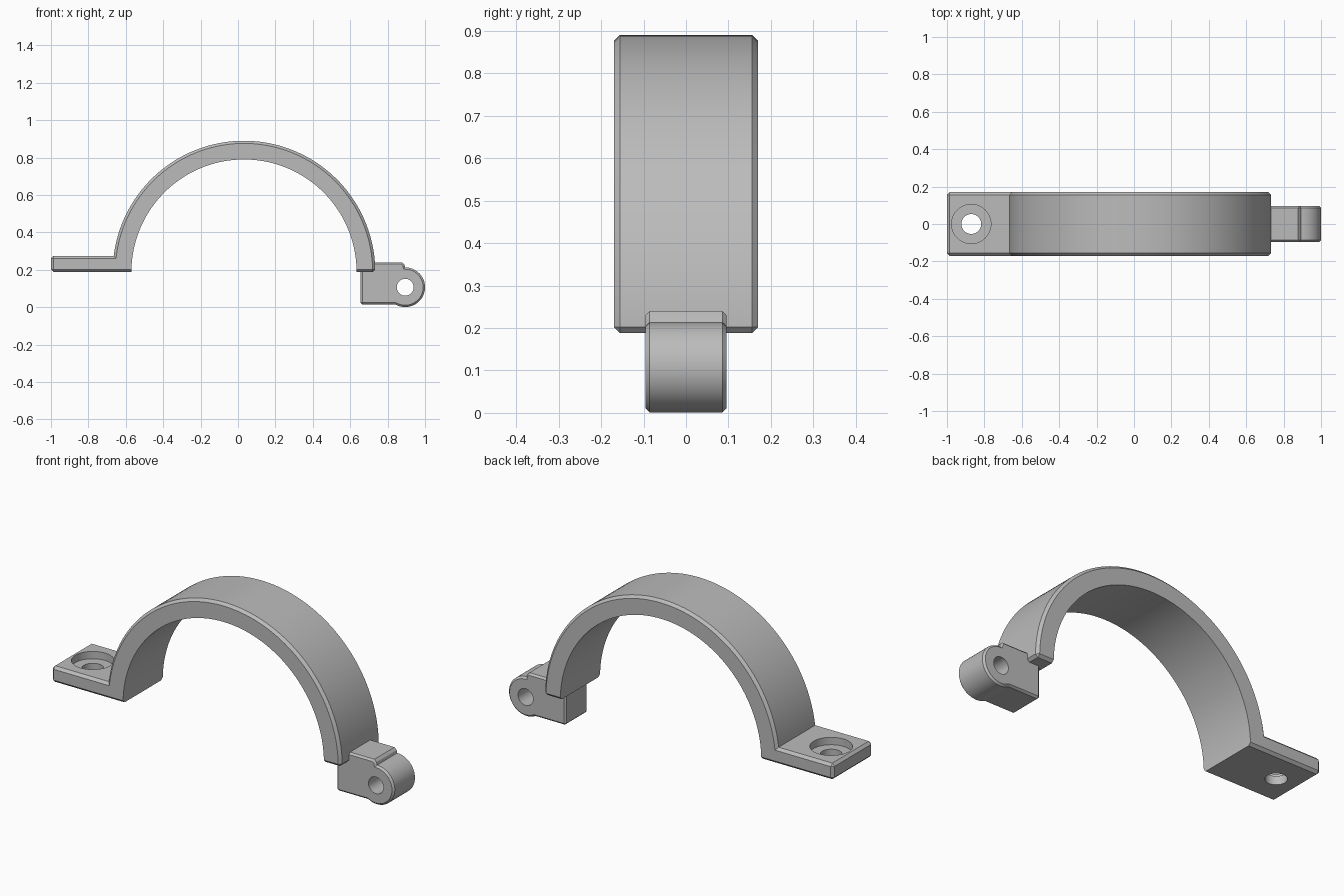
import bpy
import bmesh
from math import radians, cos, sin, asin, pi, hypot
from mathutils import Matrix

cube = bpy.data.objects.get("Cube")
if cube:
    bpy.data.objects.remove(cube)

grey = bpy.data.materials.new("plain grey")
grey.use_nodes = True
colour = (0.5, 0.5, 0.5, 1)
grey.diffuse_color = colour
grey.node_tree.nodes["Principled BSDF"].inputs["Base Color"].default_value = colour


def arc(cx, cz, r, start, end, n):
    """Points along an arc in the xz plane, angles in radians."""
    angles = [start + (end - start) * i / n for i in range(n + 1)]
    return [(cx + r * cos(a), cz + r * sin(a)) for a in angles]


def finish(bm, name):
    bmesh.ops.recalc_face_normals(bm, faces=bm.faces)
    mesh = bpy.data.meshes.new(name)
    bm.to_mesh(mesh)
    bm.free()
    mesh.materials.append(grey)
    obj = bpy.data.objects.new(name, mesh)
    bpy.context.collection.objects.link(obj)
    return obj


def chamfered_plate(name, points, half_width, chamfer, rim_rule, cross_rule):
    """Extrude an outline along y; the rules pick which edges get chamfered."""
    bm = bmesh.new()
    face = bm.faces.new([bm.verts.new((x, -half_width, z)) for x, z in points])
    made = bmesh.ops.extrude_face_region(bm, geom=[face])["geom"]
    bmesh.ops.translate(bm, vec=(0, 2 * half_width, 0),
                        verts=[v for v in made if isinstance(v, bmesh.types.BMVert)])
    bmesh.ops.recalc_face_normals(bm, faces=bm.faces)
    chosen = []
    for e in bm.edges:
        mid = (e.verts[0].co + e.verts[1].co) / 2
        rule = cross_rule if abs(mid.y) < 0.001 else rim_rule
        if rule(mid.x, mid.z):
            chosen.append(e)
    bmesh.ops.bevel(bm, geom=chosen, offset=chamfer, segments=1,
                    profile=0.5, affect='EDGES', clamp_overlap=False)
    return finish(bm, name)


def drill(target, radius, depth, location, turn):
    """Cut a round hole, then remove the cutter."""
    bm = bmesh.new()
    bmesh.ops.create_cone(bm, cap_ends=True, segments=48, radius1=radius,
                          radius2=radius, depth=depth,
                          matrix=Matrix.Translation(location) @ Matrix.Rotation(turn, 4, 'X'))
    cutter = finish(bm, "hole_cutter")
    cutter.hide_render = True
    mod = target.modifiers.new("hole", 'BOOLEAN')
    mod.operation = 'DIFFERENCE'
    mod.solver = 'EXACT'
    mod.object = cutter
    bpy.context.view_layer.objects.active = target
    bpy.ops.object.modifier_apply(modifier=mod.name)
    bpy.data.objects.remove(cutter)


def smooth(obj):
    bpy.ops.object.select_all(action='DESELECT')
    obj.select_set(True)
    bpy.context.view_layer.objects.active = obj
    bpy.ops.object.shade_smooth_by_angle(angle=radians(25))


# Half-round strap with its flat mounting tab
cx, base, outer, inner = 0.032, 0.188, 0.702, 0.602
tab_top, tab_end = 0.275, -1.0
meet = pi - asin((tab_top - base) / outer)
outline = arc(cx, base, outer, 0, meet, 72)
outline += [(tab_end, tab_top), (tab_end, base)]
outline += arc(cx, base, inner, pi, 0, 72)
strap = chamfered_plate(
    "strap_with_tab", outline, 0.17, 0.014,
    lambda x, z: hypot(x - cx, z - base) > inner + 0.01,
    lambda x, z: x < tab_end + 0.01 or (x > cx + outer - 0.01 and z < base + 0.005))

# Screw hole and its counterbore
drill(strap, 0.053, 0.5, (-0.87, 0, base), 0)
drill(strap, 0.105, 0.2, (-0.87, 0, tab_top + 0.06), 0)
smooth(strap)

# Hinge block with rounded knuckle
kx, kz, kr, floor = 0.894, 0.107, 0.106, 0.015
knuckle_end = -pi + asin((kz - floor) / kr)
outline = [(0.655, floor), (0.655, 0.24), (0.878, 0.24), (0.89, 0.228)]
outline += arc(kx, kz, kr, pi / 2, knuckle_end, 40)
hinge = chamfered_plate(
    "hinge_block", outline, 0.096, 0.01,
    lambda x, z: True,
    lambda x, z: x < 0.66)

# Pin hole through the knuckle
drill(hinge, 0.045, 0.6, (kx, 0, kz), pi / 2)
smooth(hinge)
